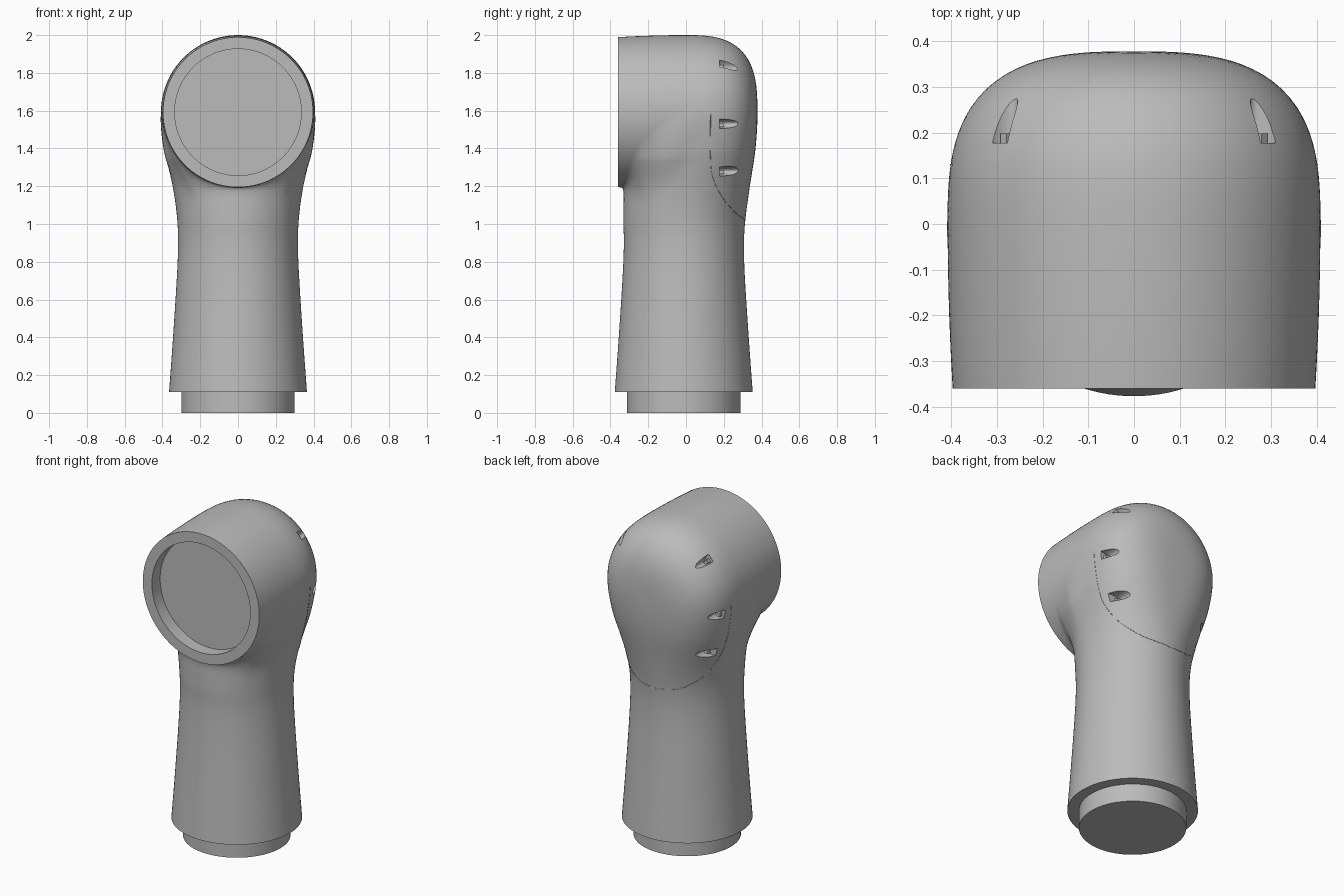
import bpy, bmesh, math
from mathutils import Vector, Matrix

if "Cube" in bpy.data.objects:
    bpy.data.objects.remove(bpy.data.objects["Cube"])

grey = bpy.data.materials.new("plain_grey")
grey.use_nodes = True
grey.diffuse_color = (0.5, 0.5, 0.5, 1)
grey.node_tree.nodes["Principled BSDF"].inputs["Base Color"].default_value = (0.5, 0.5, 0.5, 1)

HEAD_Z, HEAD_R, BACK, FRONT = 1.592, 0.408, 0.378, -0.36
SEGS = 128
WIDTH = [(.11, .365), (.4, .344), (.75, .322), (.9, .317), (1.0, .32), (1.1, .33),
         (1.2, .346), (1.3, .368), (1.4, .389), (HEAD_Z, HEAD_R)]
DEPTH = [(.11, .365), (.4, .344), (.75, .322), (.9, .319), (1.0, .324), (1.2, .347),
         (1.4, .371), (HEAD_Z, BACK)]


def clamp(v):
    return max(0.0, min(1.0, v))


def smooth(v):
    v = clamp(v)
    return v * v * (3 - 2 * v)


def spline(pts, z):
    """Smooth curve through the profile points, level at the end."""
    z = max(pts[0][0], min(pts[-1][0], z))
    i = next(k for k in range(len(pts) - 1) if z <= pts[k + 1][0])

    def slope(k):
        if k == len(pts) - 1:
            return 0
        a, b = pts[max(k - 1, 0)], pts[k + 1]
        return (b[1] - a[1]) / (b[0] - a[0])
    (z0, r0), (z1, r1) = pts[i], pts[i + 1]
    h = z1 - z0
    t = (z - z0) / h
    s = t * t * (3 - 2 * t)
    return (r0 * (1 - s) + r1 * s + h * slope(i) * t * (1 - t) ** 2
            - h * slope(i + 1) * t * t * (1 - t))


def head(x, y, z):
    rho = math.hypot(x, z - HEAD_Z)
    if y <= 0:
        return rho - HEAD_R + 0.011 * (y / FRONT) ** 2
    return (((rho / HEAD_R) ** 2.9 + (y / BACK) ** 2.9) ** (1 / 2.9) - 1) * HEAD_R


def neck(x, y, z):
    s = smooth((z - 1.0) / (HEAD_Z - 1.0))
    y += 0.012 * (1 - s)
    rx = spline(WIDTH, z)
    if y > 0:
        n, ry = 2 + 0.9 * s, spline(DEPTH, z)
    else:
        n, ry = 2, (rx if z < 0.9 else min(rx, 0.32))
    return (((abs(x) / rx) ** n + (abs(y) / ry) ** n) ** (1 / n) - 1) * rx


def field(p):
    """Head and neck merged with a soft fillet under the front opening."""
    a = head(*p)
    if p[2] >= HEAD_Z:
        return a
    b = neck(*p)
    k = 0.13 * clamp((p[1] - FRONT) / 0.12) * clamp((0.1 - p[1]) / 0.2) * clamp((HEAD_Z - p[2]) / 0.25)
    if k < 1e-4:
        return min(a, b)
    h = max(k - abs(a - b), 0) / k
    return min(a, b) - h * h * k / 4


def hit(origin, direction):
    lo, hi = 0.0, 0.9
    for _ in range(22):
        mid = (lo + hi) / 2
        if field(origin + direction * mid) < 0:
            lo = mid
        else:
            hi = mid
    return origin + direction * lo


def finish(bm, name):
    bmesh.ops.recalc_face_normals(bm, faces=bm.faces)
    me = bpy.data.meshes.new(name)
    bm.to_mesh(me)
    bm.free()
    ob = bpy.data.objects.new(name, me)
    bpy.context.collection.objects.link(ob)
    me.materials.append(grey)
    return ob


def shade(ob):
    bpy.ops.object.select_all(action='DESELECT')
    ob.select_set(True)
    bpy.context.view_layer.objects.active = ob
    bpy.ops.object.shade_smooth_by_angle(angle=math.radians(30))


# Body: rings fan around the inside of the elbow, then stack down the neck
pivot = Vector((0, FRONT, 1.18))
frames = []
for i in range(61):
    t = math.pi / 2 * i / 60
    d = Vector((0, math.sin(t), math.cos(t)))
    frames.append((pivot + d * 0.38, d))
for i in range(1, 41):
    frames.append((Vector((0, 0, 1.18 + (0.11 - 1.18) * i / 40)), Vector((0, 1, 0))))

angles = [2 * math.pi * i / SEGS for i in range(SEGS)]
rings = [[Vector((0.335 * math.cos(a), y, HEAD_Z + 0.335 * math.sin(a))) for a in angles]
         for y in (FRONT + 0.08, FRONT)]
for c, d in frames:
    rings.append([hit(c, Vector((math.cos(a), 0, 0)) + d * math.sin(a)) for a in angles])

bm = bmesh.new()
loops = [[bm.verts.new(p) for p in ring] for ring in rings]
for r0, r1 in zip(loops, loops[1:]):
    for i in range(SEGS):
        j = (i + 1) % SEGS
        bm.faces.new((r0[i], r0[j], r1[j], r1[i]))
bm.faces.new(loops[0])
bm.faces.new(loops[-1])
body = finish(bm, "body_shell")

# Vent scoops: half-open channels that run out toward the back, with a small nub in each
cut, nubs = bmesh.new(), bmesh.new()
Y0, Y1 = 0.177, 0.40
for side in (1, -1):
    for z, tilt in ((1.84, 0.72), (1.53, 0.0), (1.28, 0.0)):
        out = Vector((side * math.cos(tilt), 0, math.sin(tilt)))
        up = Vector((-side * math.sin(tilt), 0, math.cos(tilt)))
        start = Vector((0, 0.275, HEAD_Z if tilt else z))
        floor = hit(start, out)
        basis = Matrix((out, up, Vector((0, 1, 0)))).transposed().to_4x4()
        mid = floor + out * 0.055
        mid.y = (Y0 + Y1) / 2
        bmesh.ops.create_cone(cut, cap_ends=True, segments=32, radius1=1, radius2=1, depth=Y1 - Y0,
                              matrix=Matrix.Translation(mid) @ basis @ Matrix.Diagonal((.055, .025, 1, 1)))
        at = floor + out * 0.015 - up * 0.006
        at.y = Y0 + 0.01
        bmesh.ops.create_cube(nubs, size=1, matrix=Matrix.Translation(at) @ basis
                              @ Matrix.Diagonal((.034, .02, .022, 1)))
cutter = finish(cut, "vent_cutter")
cutter.hide_render = True
finish(nubs, "vent_nubs")

mod = body.modifiers.new("vents", 'BOOLEAN')
mod.operation = 'DIFFERENCE'
mod.solver = 'EXACT'
mod.object = cutter
bpy.context.view_layer.objects.active = body
bpy.ops.object.modifier_apply(modifier=mod.name)
bpy.data.objects.remove(cutter)
shade(body)

# Base plug
bm = bmesh.new()
bmesh.ops.create_cone(bm, cap_ends=True, segments=96, radius1=0.3, radius2=0.3, depth=0.13,
                      matrix=Matrix.Translation((0, -0.012, 0.065)))
shade(finish(bm, "base_plug"))

# Back panel seam: a hairline following the surface
PATH = [(1.02, .32), (1.05, .272), (1.08, .243), (1.13, .2), (1.22, .152), (1.3, .132), (1.58, .13)]
half = []
for i in range(61):
    z = 1.02 + 0.56 * (i / 60) ** 2
    y = spline(PATH, z)
    if field((0, y, z)) < 0:
        half.append(hit(Vector((0, y, z)), Vector((1, 0, 0))))
tip = hit(Vector((0, 0, 1.02)), Vector((0, 1, 0)))
line = [Vector((-p.x, p.y, p.z)) for p in reversed(half)] + [tip] + half
curve = bpy.data.curves.new("panel_seam", 'CURVE')
curve.dimensions = '3D'
curve.bevel_depth = 0.0015
curve.bevel_resolution = 1
sp = curve.splines.new('POLY')
sp.points.add(len(line) - 1)
for pt, p in zip(sp.points, line):
    pt.co = (*p, 1)
curve.materials.append(grey)
bpy.context.collection.objects.link(bpy.data.objects.new("panel_seam", curve))
